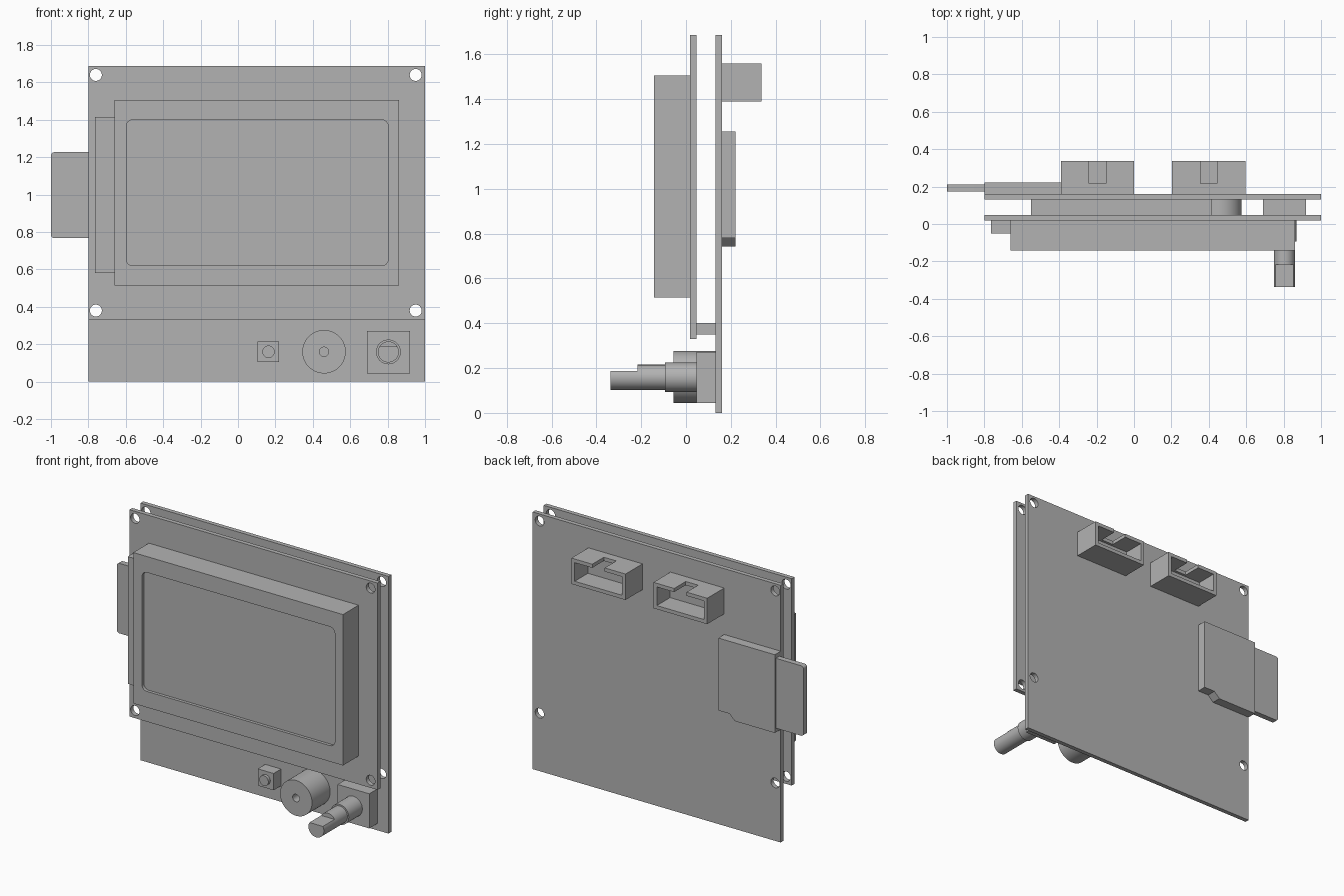
import bpy, bmesh
from math import cos, sin, pi, radians

old = bpy.data.objects.get("Cube")
if old:
    bpy.data.objects.remove(old, do_unlink=True)

grey = bpy.data.materials.new("plain grey")
grey.use_nodes = True
COLOUR = (0.45, 0.45, 0.45, 1)
grey.diffuse_color = COLOUR
grey.node_tree.nodes["Principled BSDF"].inputs["Base Color"].default_value = COLOUR


def prism(name, outline, y0, y1):
    """Extrude an (x, z) outline from y0 to y1."""
    bm = bmesh.new()
    face = bm.faces.new([bm.verts.new((x, y0, z)) for x, z in outline])
    moved = bmesh.ops.extrude_face_region(bm, geom=[face])["geom"]
    verts = [g for g in moved if isinstance(g, bmesh.types.BMVert)]
    bmesh.ops.translate(bm, verts=verts, vec=(0, y1 - y0, 0))
    bmesh.ops.recalc_face_normals(bm, faces=bm.faces)
    mesh = bpy.data.meshes.new(name)
    bm.to_mesh(mesh)
    bm.free()
    mesh.materials.append(grey)
    obj = bpy.data.objects.new(name, mesh)
    bpy.context.collection.objects.link(obj)
    return obj


def rect(x0, x1, z0, z1, r=0.0, steps=6):
    """Rectangle outline, with rounded corners if r is given."""
    if not r:
        return [(x0, z0), (x1, z0), (x1, z1), (x0, z1)]
    centres = [(x1 - r, z1 - r), (x0 + r, z1 - r), (x0 + r, z0 + r), (x1 - r, z0 + r)]
    return [(cx + r * cos(a), cz + r * sin(a))
            for i, (cx, cz) in enumerate(centres)
            for a in [(i + k / steps) * pi / 2 for k in range(steps + 1)]]


def circle(cx, cz, r, n=48):
    return [(cx + r * cos(2 * pi * k / n), cz + r * sin(2 * pi * k / n)) for k in range(n)]


def cut(obj, *cutters):
    """Subtract the cutters, bake the result and remove the cutters."""
    for c in cutters:
        mod = obj.modifiers.new("cut", "BOOLEAN")
        mod.operation, mod.solver, mod.object = "DIFFERENCE", "EXACT", c
    bpy.context.view_layer.update()
    dg = bpy.context.evaluated_depsgraph_get()
    mesh = bpy.data.meshes.new_from_object(obj.evaluated_get(dg))
    obj.modifiers.clear()
    obj.data = mesh
    for c in cutters:
        bpy.data.objects.remove(c, do_unlink=True)
    return obj


# Circuit boards, each with four mounting holes
MAIN_FRONT, MAIN_BACK = 0.132, 0.161
SUB_FRONT, SUB_BACK = 0.018, 0.047
for name, bottom, y0, y1 in (("main_board", 0, MAIN_FRONT, MAIN_BACK),
                             ("display_board", 0.33, SUB_FRONT, SUB_BACK)):
    holes = [prism("hole", circle(x, z, 0.032, 32), y0 - 0.1, y1 + 0.1)
             for x in (-0.76, 0.95) for z in (0.38, 1.64)]
    cut(prism(name, rect(-0.8, 1, bottom, 1.687), y0, y1), *holes)

# Display with recessed screen, and its side strip
cut(prism("display_frame", rect(-0.66, 0.862, 0.515, 1.505), -0.143, SUB_FRONT),
    prism("recess", rect(-0.597, 0.803, 0.62, 1.4, 0.035), -0.3, -0.123))
prism("display_side_strip", rect(-0.765, -0.66, 0.58, 1.415), -0.05, SUB_FRONT)

# Pin header joining the boards
prism("pin_header", rect(-0.55, 0.417, 0.35, 0.402), SUB_BACK, MAIN_FRONT)

# Push button
prism("button_body", rect(0.105, 0.22, 0.105, 0.215), 0.055, MAIN_FRONT)
prism("button_cap", circle(0.163, 0.16, 0.033), 0.035, 0.055)

# Buzzer with sound hole
cut(prism("buzzer", circle(0.46, 0.16, 0.116, 64), -0.055, MAIN_FRONT),
    prism("hole", circle(0.46, 0.16, 0.025, 32), -0.2, 0.02))

# Rotary control: body, bushing, and shaft with a flat on top
KX, KZ = 0.804, 0.159
prism("knob_body", rect(0.69, 0.92, 0.045, 0.272), SUB_BACK, MAIN_FRONT)
prism("knob_bushing", circle(KX, KZ, 0.066), -0.094, SUB_BACK)
cut(prism("knob_shaft", circle(KX, KZ, 0.056), -0.338, -0.094),
    prism("flat", rect(0.6, 1, 0.187, 0.4), -0.5, -0.217))

# Card socket with stepped lower edge, and the card
prism("card_socket", [(-0.8, 0.742), (-0.51, 0.742), (-0.47, 0.78), (-0.39, 0.78),
                      (-0.39, 1.255), (-0.8, 1.255)], MAIN_BACK, 0.222)
prism("memory_card", rect(-1, -0.7, 0.768, 1.227, 0.018), 0.173, 0.21)

# Two keyed box connectors, open at the back
WALL = 0.024
for side, x0, x1 in (("right", -0.39, 0.0), ("left", 0.203, 0.596)):
    mid = (x0 + x1) / 2
    cut(prism(side + "_connector", rect(x0, x1, 1.39, 1.56), MAIN_BACK, 0.337),
        prism("cavity", rect(x0 + WALL, x1 - WALL, 1.39 + WALL, 1.56 - WALL), 0.2, 0.5),
        prism("key_slot", rect(mid - 0.045, mid + 0.045, 1.5, 1.7), 0.217, 0.5))

# Smooth the round parts, keeping edges sharp
bpy.ops.object.select_all(action="DESELECT")
for obj in bpy.context.collection.objects:
    if obj.type == "MESH" and grey.name in obj.data.materials:
        obj.select_set(True)
        bpy.context.view_layer.objects.active = obj
bpy.ops.object.shade_smooth_by_angle(angle=radians(30))
